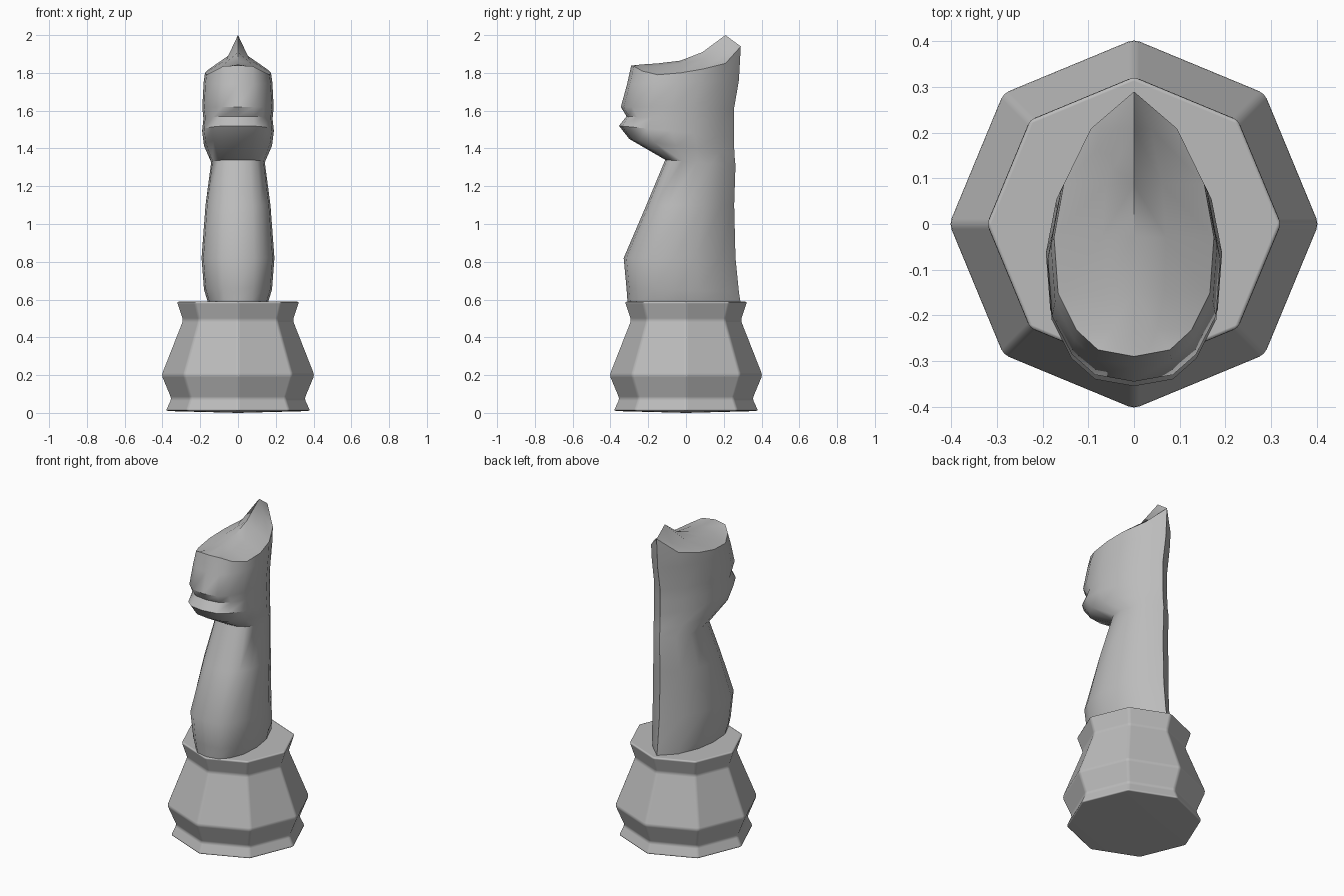
import bpy, bmesh, math
from mathutils import Vector

cube = bpy.data.objects.get("Cube")
if cube:
    bpy.data.objects.remove(cube)

grey = bpy.data.materials.new("plain_grey")
grey.use_nodes = True
colour = (0.5, 0.5, 0.5, 1)
grey.diffuse_color = colour
grey.node_tree.nodes["Principled BSDF"].inputs["Base Color"].default_value = colour


def finish(bm, name, angle):
    bmesh.ops.remove_doubles(bm, verts=bm.verts, dist=0.0005)
    bmesh.ops.recalc_face_normals(bm, faces=bm.faces)
    mesh = bpy.data.meshes.new(name)
    bm.to_mesh(mesh)
    bm.free()
    mesh.materials.append(grey)
    ob = bpy.data.objects.new(name, mesh)
    bpy.context.collection.objects.link(ob)
    bpy.ops.object.select_all(action='DESELECT')
    ob.select_set(True)
    bpy.context.view_layer.objects.active = ob
    bpy.ops.object.shade_smooth_by_angle(angle=math.radians(angle))
    return ob


def bridge(bm, a, b):
    n = len(a)
    for i in range(n):
        j = (i + 1) % n
        bm.faces.new((a[i], a[j], b[j], b[i]))


# Eight-sided turned base
bm = bmesh.new()
rings = []
for r, z in [(0.385, 0.01), (0.355, 0.075), (0.407, 0.2), (0.293, 0.49), (0.326, 0.59)]:
    rings.append([bm.verts.new((r * math.cos(k * math.pi / 4), r * math.sin(k * math.pi / 4), z))
                  for k in range(8)])
for a, b in zip(rings, rings[1:]):
    bridge(bm, a, b)
bm.faces.new(rings[-1])
foot = bm.verts.new((0, 0, 0))
for k in range(8):
    bm.faces.new((foot, rings[0][k], rings[0][k - 1]))
base = finish(bm, "base", 35)
bevel = base.modifiers.new("soft_edges", 'BEVEL')
bevel.width = 0.012
bevel.segments = 2
bevel.harden_normals = True

# Horse: pointed oval sections (depth, half width), from nose to mane
OVAL = [(0, 0), (0.025, 0.45), (0.1, 0.72), (0.24, 0.95), (0.45, 1),
        (0.65, 0.88), (0.86, 0.54), (1, 0)]
# Front height, back height, front y, back y, half width
SECTIONS = [
    (0.59, 0.59, -0.31, 0.288, 0.16),
    (0.66, 0.64, -0.315, 0.28, 0.18),
    (0.82, 0.82, -0.33, 0.262, 0.193),
    (1.10, 1.10, -0.21, 0.255, 0.172),
    (1.34, 1.31, -0.11, 0.262, 0.142),
    (1.45, 1.37, -0.30, 0.256, 0.18),
    (1.52, 1.46, -0.355, 0.254, 0.19),
    (1.57, 1.54, -0.315, 0.254, 0.183),
    (1.62, 1.61, -0.345, 0.254, 0.189),
    (1.74, 1.76, -0.312, 0.28, 0.182),
]
# Height of the crown at each oval point: rim, inner line, centre line
RIM = [1.84, 1.835, 1.81, 1.79, 1.80, 1.82, 1.85, 1.94]
INNER = [1.84, 1.838, 1.835, 1.835, 1.85, 1.87, 1.90, 1.94]
CENTRE = [1.84, 1.84, 1.845, 1.85, 1.865, 1.91, 2.0, 1.94]
FRONT, BACK, WIDTH = -0.29, 0.29, 0.175


def loop(bm, heights, y0, y1, w):
    right = [bm.verts.new((w * s, y0 + (y1 - y0) * u, h)) for (u, s), h in zip(OVAL, heights)]
    left = [bm.verts.new((-v.co.x, v.co.y, v.co.z)) for v in right[-2:0:-1]]
    return right + left


bm = bmesh.new()
loops = []
for zf, zb, yf, yb, w in SECTIONS:
    loops.append(loop(bm, [zf + (zb - zf) * u for u, s in OVAL], yf, yb, w))
loops.append(loop(bm, RIM, FRONT, BACK, WIDTH))
for a, b in zip(loops, loops[1:]):
    bridge(bm, a, b)
bm.faces.new(loops[0])

# Crown and ear: mirrored strips rising to the centre line
last = len(OVAL) - 1
for side in (1, -1):
    rows = []
    for heights, k in ((RIM, 1), (INNER, 0.4), (CENTRE, 0)):
        rows.append([Vector((side * WIDTH * s * k, FRONT + (BACK - FRONT) * u, h))
                     for (u, s), h in zip(OVAL, heights)])
    for a, b in zip(rows, rows[1:]):
        for i in range(last):
            quad = [a[i], a[i + 1], b[i + 1], b[i]]
            if i == 0:
                quad.pop(0)
            elif i == last - 1:
                quad.pop(1)
            bm.faces.new([bm.verts.new(p) for p in quad])
finish(bm, "horse_head_and_neck", 40)
